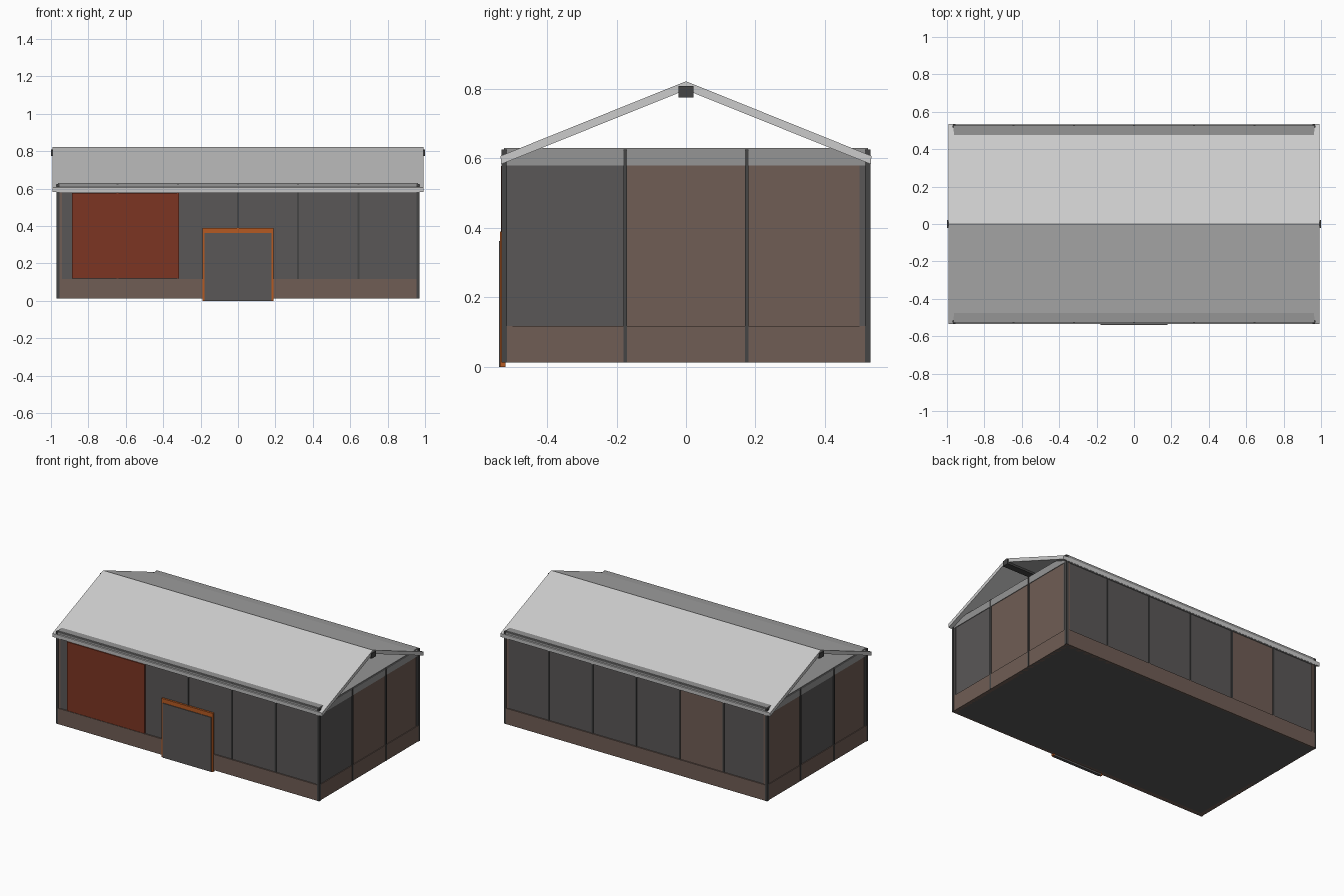
import bpy

if "Cube" in bpy.data.objects:
    bpy.data.objects.remove(bpy.data.objects["Cube"])


def material(name, rgb):
    m = bpy.data.materials.new(name)
    m.diffuse_color = (*rgb, 1)
    m.use_nodes = True
    m.node_tree.nodes["Principled BSDF"].inputs["Base Color"].default_value = m.diffuse_color
    return m


DARK = material("charcoal", (0.10, 0.095, 0.095))
BROWN = material("brown", (0.16, 0.11, 0.09))
RED = material("rust_red", (0.20, 0.035, 0.016))
ORANGE = material("orange", (0.46, 0.10, 0.016))
STEEL = material("steel", (0.30, 0.30, 0.30))
ROOF = material("roof_grey", (0.56, 0.56, 0.56))
POST = material("post_grey", (0.06, 0.06, 0.06))


def make(name, verts, faces, mat):
    me = bpy.data.meshes.new(name)
    me.from_pydata(verts, [], faces)
    me.materials.append(mat)
    ob = bpy.data.objects.new(name, me)
    bpy.context.collection.objects.link(ob)
    return ob


def box(name, x, y, z, mat):
    (x0, x1), (y0, y1), (z0, z1) = sorted(x), sorted(y), sorted(z)
    v = [(a, b, c) for c in (z0, z1) for a, b in ((x0, y0), (x1, y0), (x1, y1), (x0, y1))]
    f = [(3, 2, 1, 0), (4, 5, 6, 7)] + [(i, (i + 1) % 4, (i + 1) % 4 + 4, i + 4) for i in range(4)]
    return make(name, v, f, mat)


HX, HY = 0.965, 0.526
xs = [HX * (2 * i / 6 - 1) for i in range(7)]
ys = [HY * (2 * i / 3 - 1) for i in range(4)]

# floor and ceiling slabs
box("floor", (-0.96, 0.96), (-0.52, 0.52), (0.012, 0.03), DARK)
box("ceiling", (-0.962, 0.962), (-0.524, 0.524), (0.58, 0.63), STEEL)

# long walls: panels and base boards between posts
for side, s in (("front", -1), ("back", 1)):
    for i in range(6):
        span = (xs[i], xs[i + 1])
        brown = side == "back" and i == 1
        box(f"{side}_panel_{i}", span, (s * 0.50, s * 0.522), (0.115, 0.58), BROWN if brown else DARK)
        box(f"{side}_base_{i}", span, (s * 0.50, s * 0.53), (0.012, 0.117), BROWN)
    for i in range(7):
        box(f"{side}_post_{i}", (xs[i] - 0.005, xs[i] + 0.005), (s * 0.515, s * 0.527), (0.012, 0.625), POST)
    box(f"{side}_wall_rail", (-0.966, 0.966), (s * 0.515, s * 0.529), (0.58, 0.623), STEEL)

# end walls
end_colours = {"left": (BROWN, DARK, BROWN), "right": (DARK, BROWN, BROWN)}
for side, s in (("left", -1), ("right", 1)):
    for i in range(3):
        span = (ys[i], ys[i + 1])
        box(f"{side}_panel_{i}", (s * 0.94, s * 0.962), span, (0.115, 0.58), end_colours[side][i])
    box(f"{side}_base", (s * 0.94, s * 0.967), (-0.53, 0.53), (0.012, 0.117), BROWN)
    for i in range(4):
        box(f"{side}_post_{i}", (s * 0.955, s * 0.969), (ys[i] - 0.005, ys[i] + 0.005), (0.012, 0.625), POST)
    box(f"{side}_wall_rail", (s * 0.95, s * 0.966), (-0.527, 0.527), (0.58, 0.623), STEEL)

# gable roof: one extruded chevron profile
profile = [(-0.534, 0.607), (0, 0.822), (0.534, 0.607), (0.532, 0.583), (0, 0.797), (-0.532, 0.583)]
verts = [(x, y, z) for x in (-0.993, 0.993) for y, z in profile]
faces = [(0, 1, 4, 5), (1, 2, 3, 4), (11, 10, 7, 6), (10, 9, 8, 7)]
faces += [(i, i + 6, (i + 1) % 6 + 6, (i + 1) % 6) for i in range(6)]
make("roof", verts, faces, ROOF)
box("ridge_beam", (-1, 1), (-0.022, 0.022), (0.775, 0.809), POST)

# sliding door with frame
box("door", (-0.18, 0.18), (-0.52, -0.539), (0, 0.362), DARK)
for s, n in ((-1, "left"), (1, "right")):
    box(f"door_frame_{n}", (s * 0.177, s * 0.19), (-0.52, -0.535), (0, 0.39), ORANGE)
box("door_frame_top", (-0.177, 0.177), (-0.52, -0.535), (0.36, 0.39), ORANGE)

# large wall board
box("wall_board", (-0.888, -0.315), (-0.515, -0.532), (0.12, 0.578), RED)
